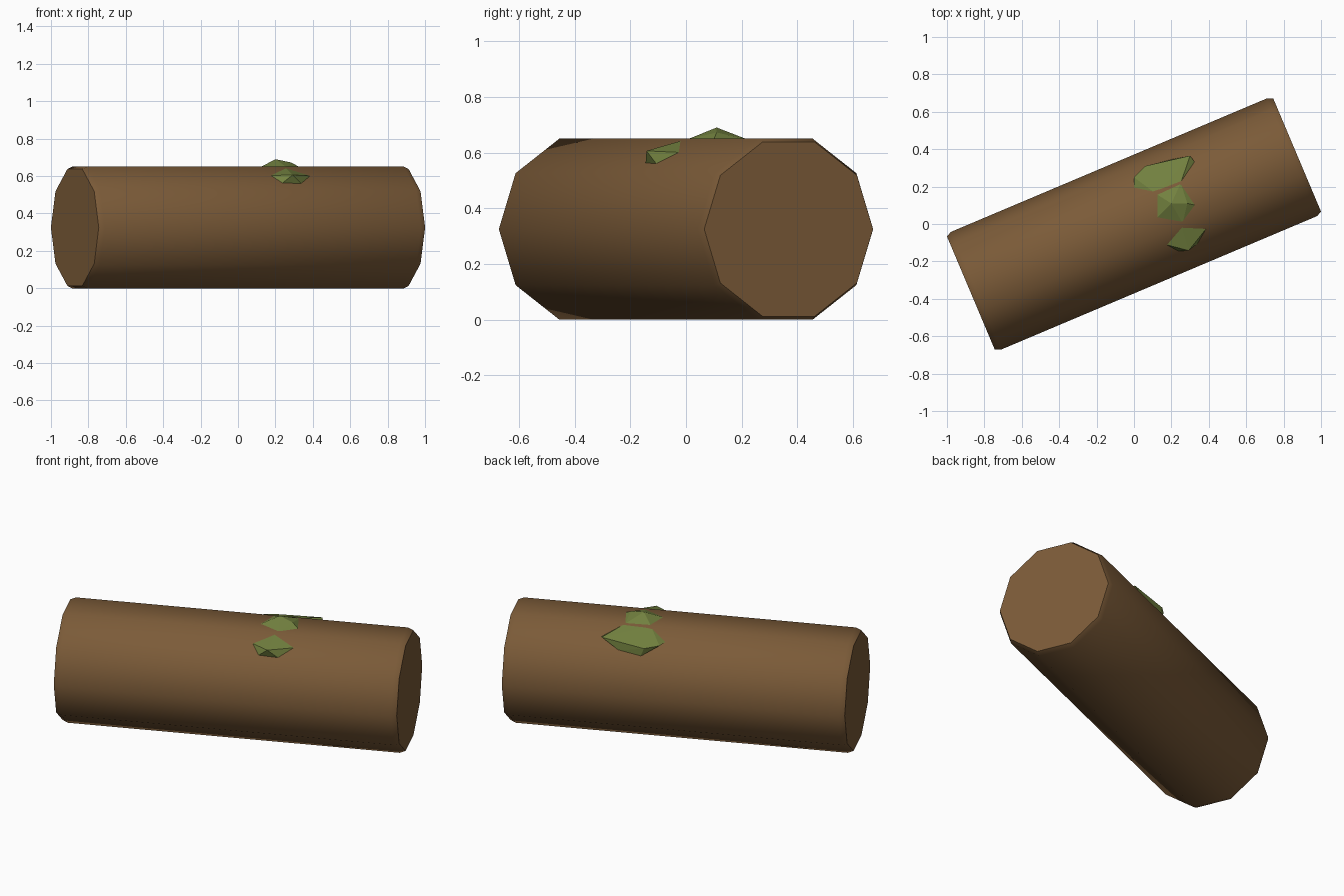
import bpy, bmesh
from math import cos, sin, pi, radians
from mathutils import Matrix

if "Cube" in bpy.data.objects:
    bpy.data.objects.remove(bpy.data.objects["Cube"])

ANGLE = radians(22.9)
R, ZC = 0.342, 0.325
SIDES = 10


def material(name, rgb):
    m = bpy.data.materials.new(name)
    m.diffuse_color = (*rgb, 1)
    m.use_nodes = True
    m.node_tree.nodes["Principled BSDF"].inputs["Base Color"].default_value = m.diffuse_color
    return m


def make_object(name, bm, mat):
    bmesh.ops.recalc_face_normals(bm, faces=bm.faces)
    me = bpy.data.meshes.new(name)
    bm.to_mesh(me)
    bm.free()
    ob = bpy.data.objects.new(name, me)
    bpy.context.collection.objects.link(ob)
    me.materials.append(mat)
    return ob


# Log: ten-sided cylinder with slightly tapered rims
bm = bmesh.new()
rings = []
for x, r in ((-0.947, 0.329), (-0.917, R), (0.917, R), (0.947, 0.329)):
    rings.append([bm.verts.new((x, r * cos(2 * pi * i / SIDES), r * sin(2 * pi * i / SIDES)))
                  for i in range(SIDES)])
for a, b in zip(rings, rings[1:]):
    for i in range(SIDES):
        j = (i + 1) % SIDES
        bm.faces.new((a[i], a[j], b[j], b[i]))
bm.faces.new(rings[0])
bm.faces.new(rings[-1])
bm.transform(Matrix.Translation((0, 0, ZC)) @ Matrix.Rotation(ANGLE, 4, 'Z'))
log = make_object("log", bm, material("bark", (0.20, 0.105, 0.04)))
bpy.context.view_layer.objects.active = log
log.select_set(True)
bpy.ops.object.shade_smooth_by_angle(angle=radians(40))


def log_height(x, y):
    # height of the upper bark facets at a plan position
    t = abs(-sin(ANGLE) * x + cos(ANGLE) * y)
    flat, top = R * cos(radians(72)), ZC + R * sin(radians(72))
    return top if t <= flat else top - (t - flat) * 0.7265


# Moss: three faceted lumps, each an outline on the bark plus raised points
lumps = [
    ([(0.12, 0.16), (0.25, 0.22), (0.33, 0.10), (0.26, 0.005), (0.12, 0.03)],
     [(0.20, 0.11, 0.69), (0.285, 0.11, 0.672)]),
    ([(0.25, 0.0), (0.39, -0.02), (0.34, -0.105), (0.235, -0.145), (0.17, -0.11)],
     [(0.292, -0.142, 0.606)]),
    ([(0.12, 0.16), (0.25, 0.22), (0.325, 0.33), (0.20, 0.345), (0.08, 0.315), (0.0, 0.19)],
     [(0.30, 0.365, 0.61), (0.0, 0.25, 0.595), (0.06, 0.31, 0.585)]),
]
bm = bmesh.new()
for outline, peaks in lumps:
    vs = [bm.verts.new((x, y, log_height(x, y) - 0.003)) for x, y in outline]
    vs += [bm.verts.new(p) for p in peaks]
    res = bmesh.ops.convex_hull(bm, input=vs)
    loose = [v for v in vs if v.is_valid and not v.link_faces]
    if loose:
        bmesh.ops.delete(bm, geom=loose, context='VERTS')
make_object("moss", bm, material("moss", (0.17, 0.22, 0.05)))
